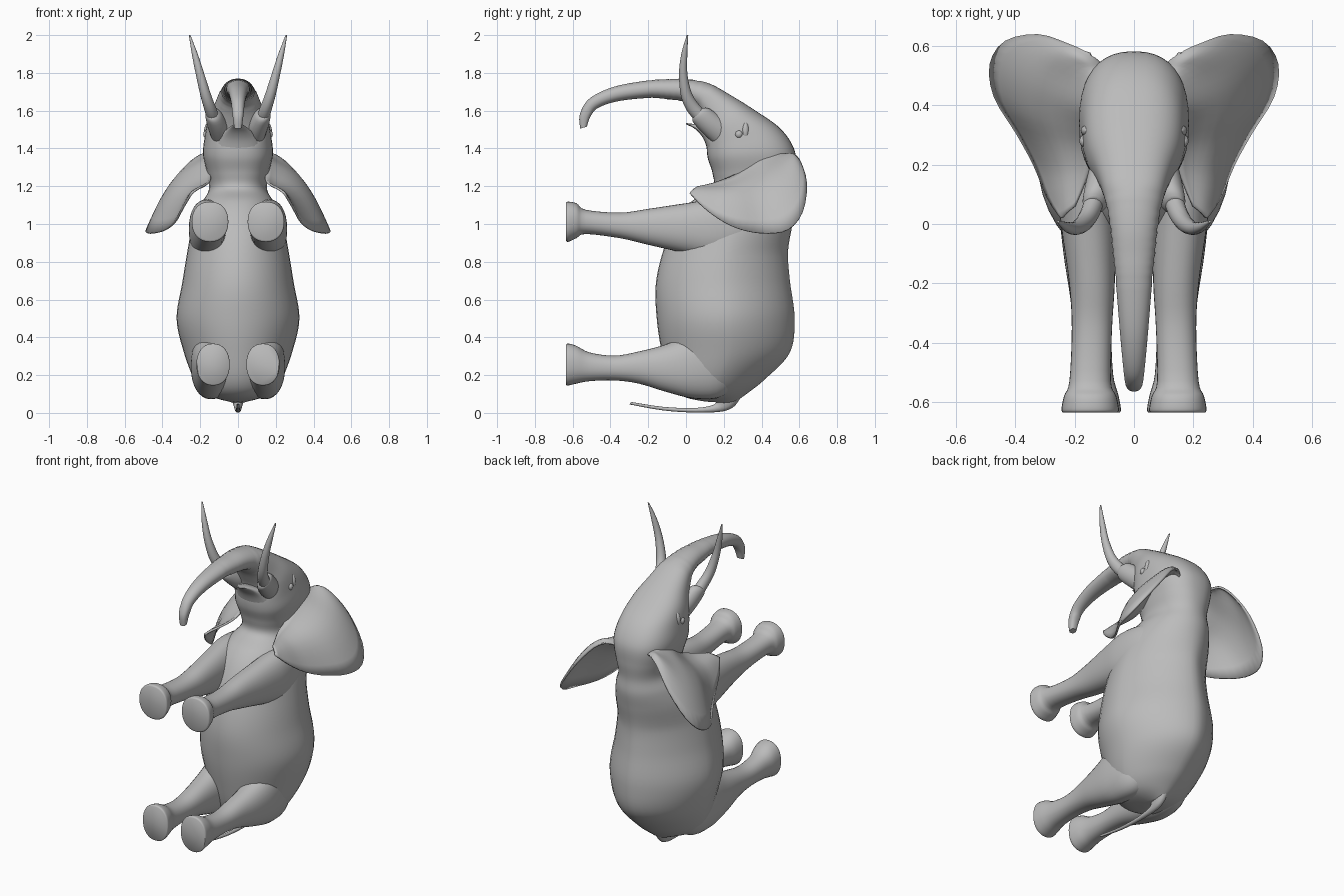
import bpy, bmesh, math
from mathutils import Vector

skin = bpy.data.materials.new("grey skin")
skin.diffuse_color = (0.5, 0.5, 0.5, 1)


def spline(rows, steps):
    """Catmull-Rom interpolation through rows of numbers."""
    out = []
    for i in range(len(rows) - 1):
        p = [rows[max(0, min(len(rows) - 1, i + k))] for k in (-1, 0, 1, 2)]
        for s in range(steps):
            t = s / steps
            out.append([0.5 * (2 * b + (c - a) * t + (2 * a - 5 * b + 4 * c - d) * t * t
                               + (3 * b - a - 3 * c + d) * t ** 3) for a, b, c, d in zip(*p)])
    out.append(list(rows[-1]))
    return out


def finish(bm, name, mirror=False, angle=50):
    bmesh.ops.recalc_face_normals(bm, faces=bm.faces)
    mesh = bpy.data.meshes.new(name)
    bm.to_mesh(mesh)
    bm.free()
    mesh.materials.append(skin)
    ob = bpy.data.objects.new(name, mesh)
    bpy.context.collection.objects.link(ob)
    bpy.ops.object.select_all(action='DESELECT')
    ob.select_set(True)
    bpy.context.view_layer.objects.active = ob
    bpy.ops.object.shade_smooth_by_angle(angle=math.radians(angle))
    if mirror:
        m = ob.modifiers.new("mirror", 'MIRROR')
        m.use_mirror_merge = False
    return ob


def loft(name, rows, mirror=False, steps=4, n=32, power=lambda p, s: 0.9, wrinkle=None):
    """Each row: y, z of one edge, y, z of the opposite edge, half width, centre x."""
    bm = bmesh.new()
    rings = []
    for k, (ya, za, yb, zb, w, cx) in enumerate(spline(rows, steps)):
        mid = Vector((cx, (ya + yb) / 2, (za + zb) / 2))
        half = Vector((0, (ya - yb) / 2, (za - zb) / 2))
        if wrinkle and wrinkle(mid) and k % 2:
            half, w = half * 0.965, w * 0.965
        ring = []
        for j in range(n):
            c, s = math.cos(2 * math.pi * j / n), math.sin(2 * math.pi * j / n)
            e = power(mid, s)
            c, s = (math.copysign(abs(v) ** e, v) for v in (c, s))
            ring.append(bm.verts.new(mid + half * s + Vector((w * c, 0, 0))))
        rings.append(ring)
    for a, b in zip(rings, rings[1:]):
        for j in range(n):
            bm.faces.new((a[j], a[(j + 1) % n], b[(j + 1) % n], b[j]))
    bm.faces.new(rings[0])
    bm.faces.new(rings[-1])
    return finish(bm, name, mirror)


def ball(name, loc, scale, mirror=True):
    bm = bmesh.new()
    bmesh.ops.create_uvsphere(bm, u_segments=20, v_segments=12, radius=1)
    for v in bm.verts:
        v.co = Vector(a * b + c for a, b, c in zip(v.co, scale, loc))
    return finish(bm, name, mirror)


def body_power(p, s):
    """Ridged back, fuller belly, boxy skull, round trunk."""
    if p.y < 0.1 and p.z > 1.6:
        return 0.95
    t = max(0, min(1, (p.z - 0.85) / 0.45))
    return (1.22 if s > 0 else 1.02) * (1 - t) + 0.82 * t


def oval(p, s):
    return 1


# Body, head and trunk as one continuous form from rump to trunk tip
loft("body_head_trunk", [
    (0.25, 0.05, 0.10, 0.06, 0.03, 0), (0.32, 0.10, -0.02, 0.09, 0.16, 0),
    (0.42, 0.18, -0.09, 0.17, 0.23, 0), (0.55, 0.32, -0.13, 0.33, 0.288, 0),
    (0.575, 0.50, -0.155, 0.50, 0.325, 0), (0.55, 0.70, -0.16, 0.68, 0.295, 0),
    (0.54, 0.85, -0.12, 0.86, 0.268, 0), (0.56, 0.98, -0.05, 1.02, 0.24, 0),
    (0.575, 1.08, 0.03, 1.12, 0.20, 0), (0.57, 1.17, 0.14, 1.19, 0.155, 0),
    (0.58, 1.27, 0.14, 1.27, 0.165, 0), (0.575, 1.39, 0.115, 1.35, 0.185, 0),
    (0.50, 1.505, 0.11, 1.42, 0.176, 0), (0.36, 1.605, 0.12, 1.48, 0.16, 0),
    (0.24, 1.68, 0.10, 1.54, 0.128, 0), (0.12, 1.745, 0.06, 1.61, 0.10, 0),
    (0.0, 1.768, 0.0, 1.645, 0.083, 0), (-0.10, 1.767, -0.10, 1.66, 0.072, 0),
    (-0.20, 1.76, -0.20, 1.667, 0.061, 0), (-0.38, 1.727, -0.36, 1.65, 0.047, 0),
    (-0.51, 1.665, -0.465, 1.615, 0.036, 0), (-0.562, 1.58, -0.505, 1.57, 0.029, 0),
    (-0.56, 1.505, -0.525, 1.515, 0.02, 0)],
    steps=6, n=40, power=body_power, wrinkle=lambda p: -0.2 < p.y < 0.06 and p.z > 1.6)

# Lower jaw with pointed lip
loft("lower_jaw", [
    (0.28, 1.40, 0.13, 1.32, 0.14, 0), (0.22, 1.47, 0.105, 1.42, 0.115, 0),
    (0.13, 1.50, 0.08, 1.47, 0.075, 0), (0.06, 1.525, 0.045, 1.505, 0.04, 0),
    (0.0, 1.535, 0.0, 1.528, 0.012, 0)], n=24)

# Front legs, from foot sole to shoulder
loft("front_leg", [
    (-0.636, 0.915, -0.636, 1.11, 0.092, 0.148), (-0.625, 0.905, -0.625, 1.118, 0.097, 0.148),
    (-0.58, 0.925, -0.58, 1.11, 0.088, 0.148), (-0.53, 0.947, -0.53, 1.075, 0.07, 0.148),
    (-0.35, 0.925, -0.35, 1.06, 0.068, 0.142), (-0.20, 0.89, -0.20, 1.08, 0.077, 0.142),
    (0.0, 0.845, 0.0, 1.11, 0.092, 0.155), (0.15, 0.815, 0.15, 1.13, 0.095, 0.165),
    (0.32, 0.85, 0.32, 1.11, 0.08, 0.155), (0.46, 0.92, 0.46, 1.07, 0.05, 0.09)],
    mirror=True)

# Hind legs, from foot sole to hip
loft("hind_leg", [
    (-0.636, 0.15, -0.636, 0.36, 0.084, 0.132), (-0.625, 0.145, -0.625, 0.367, 0.088, 0.132),
    (-0.58, 0.155, -0.58, 0.355, 0.082, 0.134), (-0.51, 0.168, -0.51, 0.32, 0.068, 0.138),
    (-0.38, 0.172, -0.38, 0.303, 0.064, 0.14), (-0.25, 0.155, -0.25, 0.325, 0.073, 0.142),
    (-0.10, 0.11, -0.10, 0.365, 0.09, 0.148), (0.05, 0.075, 0.05, 0.43, 0.105, 0.145),
    (0.20, 0.09, 0.20, 0.46, 0.10, 0.13), (0.34, 0.22, 0.34, 0.40, 0.05, 0.08)],
    mirror=True)

# Tail
loft("tail", [
    (0.31, 0.14, 0.20, 0.14, 0.045, 0), (0.27, 0.05, 0.16, 0.08, 0.03, 0),
    (0.20, 0.009, 0.15, 0.045, 0.02, 0), (0.05, 0.002, 0.05, 0.026, 0.014, 0),
    (-0.12, 0.013, -0.12, 0.032, 0.01, 0), (-0.30, 0.045, -0.29, 0.058, 0.006, 0)],
    n=12, power=oval)

# Tusk sockets and tusks
loft("tusk_socket", [
    (0.29, 1.50, 0.18, 1.40, 0.045, 0.09), (0.195, 1.56, 0.10, 1.47, 0.055, 0.105),
    (0.125, 1.61, 0.04, 1.535, 0.045, 0.128), (0.09, 1.615, 0.035, 1.565, 0.032, 0.137)],
    mirror=True, n=20, power=oval)
loft("tusk", [
    (0.13, 1.57, 0.08, 1.52, 0.034, 0.128), (0.075, 1.625, 0.015, 1.585, 0.033, 0.145),
    (0.032, 1.69, -0.025, 1.67, 0.029, 0.17), (0.008, 1.79, -0.037, 1.79, 0.023, 0.20),
    (0.007, 1.895, -0.025, 1.90, 0.016, 0.228), (0.012, 2.0, 0.004, 2.0, 0.004, 0.256)],
    mirror=True, n=16, power=oval)

# Ears: thin curved flaps, each row running from root point to rim point
ear_rows = spline([
    (0.09, 0.52, 1.33, 0.15, 0.575, 1.365), (0.11, 0.51, 1.36, 0.22, 0.605, 1.325),
    (0.12, 0.49, 1.38, 0.32, 0.638, 1.21), (0.13, 0.44, 1.38, 0.43, 0.617, 1.06),
    (0.14, 0.38, 1.36, 0.482, 0.54, 0.97), (0.14, 0.32, 1.31, 0.468, 0.43, 0.95),
    (0.145, 0.26, 1.26, 0.395, 0.31, 0.965), (0.15, 0.19, 1.23, 0.335, 0.20, 1.01),
    (0.17, 0.13, 1.21, 0.29, 0.09, 1.09), (0.20, 0.06, 1.195, 0.245, 0.02, 1.165)], 3)
bm = bmesh.new()
grid = []
for i, r in enumerate(ear_rows):
    a, b = Vector(r[:3]), Vector(r[3:])
    arch = 0.09 * math.sin(math.pi * i / (len(ear_rows) - 1))
    grid.append([])
    for j in range(11):
        t = j / 10
        p = a.lerp(b, t)
        bulge = arch * math.sin(math.pi * t ** 1.4)
        p.z += bulge
        p.y -= 0.2 * bulge
        grid[-1].append(bm.verts.new(p))
for r, q in zip(grid, grid[1:]):
    for j in range(10):
        bm.faces.new((r[j], r[j + 1], q[j + 1], q[j]))
ear = finish(bm, "ear", mirror=True)
solid = ear.modifiers.new("thickness", 'SOLIDIFY')
solid.thickness = 0.012
solid.offset = 0

# Eyes with a heavy brow above
ball("eye", (0.168, 0.28, 1.475), (0.016, 0.02, 0.02))
ball("brow", (0.15, 0.315, 1.49), (0.03, 0.022, 0.05))
